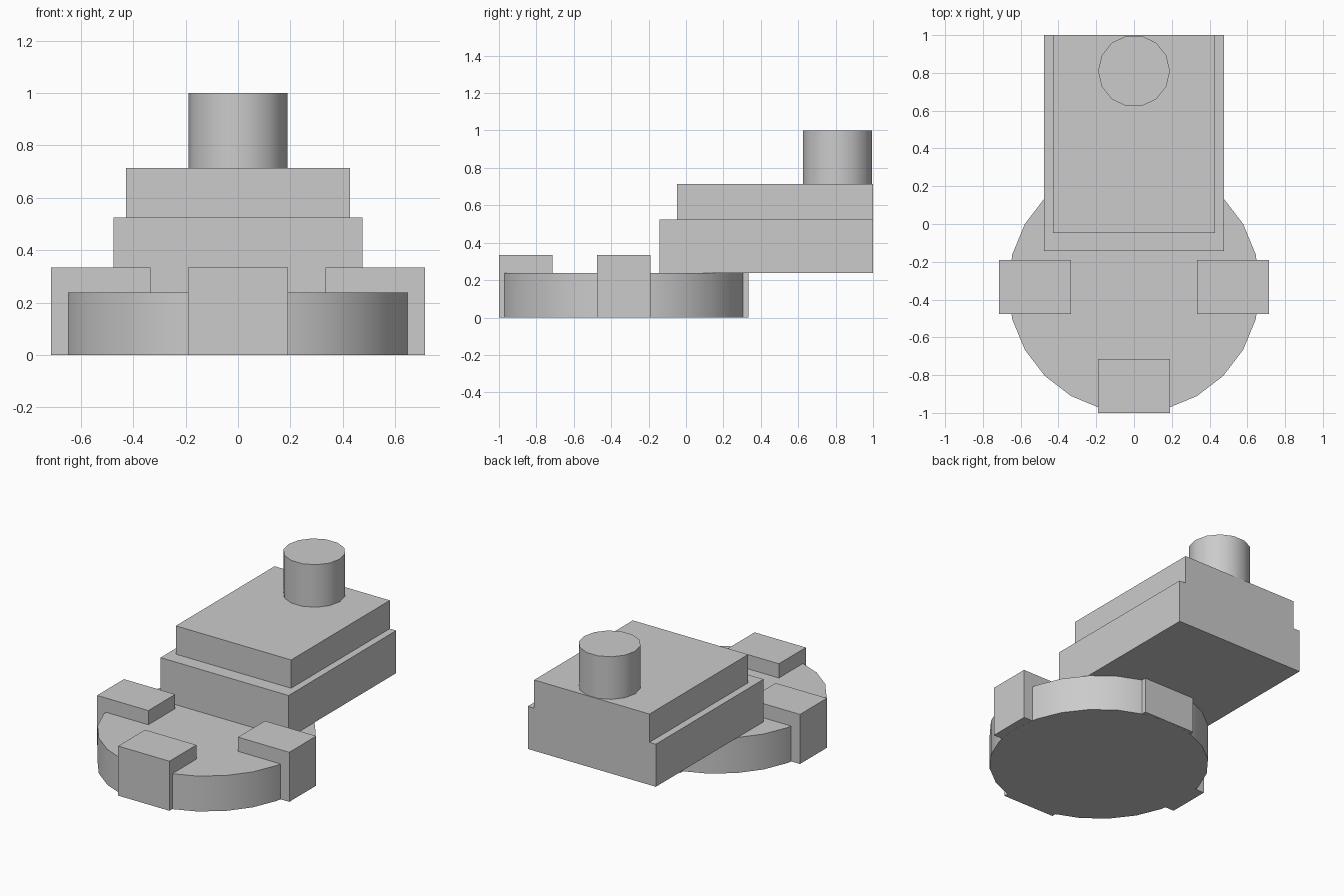
import bpy
import math

cube = bpy.data.objects.get("Cube")
if cube:
    bpy.data.objects.remove(cube, do_unlink=True)

# Single plain grey
GREY = (0.6, 0.6, 0.6, 1.0)
grey = bpy.data.materials.new("plain_grey")
grey.use_nodes = True
grey.diffuse_color = GREY
grey.node_tree.nodes["Principled BSDF"].inputs["Base Color"].default_value = GREY


def finish(name):
    obj = bpy.context.object
    obj.name = obj.data.name = name
    obj.data.materials.append(grey)
    return obj


def box(name, centre, size):
    bpy.ops.mesh.primitive_cube_add(size=1, location=centre)
    bpy.context.object.scale = size
    bpy.ops.object.transform_apply(location=False, rotation=False, scale=True)
    return finish(name)


def drum(name, centre, radius, height, sides):
    # Turned so that a corner lies on the x axis
    bpy.ops.mesh.primitive_cylinder_add(vertices=sides, radius=radius, depth=height,
                                        location=centre, rotation=(0, 0, math.pi / 2))
    bpy.ops.object.transform_apply(location=False, rotation=True, scale=False)
    bpy.ops.object.shade_smooth_by_angle(angle=math.radians(40))
    return finish(name)


# Round base and its four edge blocks
BASE_Y = -0.333
drum("round_base", (0, BASE_Y, 0.119), 0.667, 0.238, 24)

REACH = 0.524
for name, dx, dy in (("left_block", 1, 0), ("right_block", -1, 0),
                     ("front_block", 0, -1), ("back_block", 0, 1)):
    box(name, (dx * REACH, BASE_Y + dy * REACH, 0.167), (0.381, 0.286, 0.333))

# Stepped body reaching backwards, with a post on top
box("lower_slab", (0, 0.4285, 0.381), (0.952, 1.143, 0.286))
box("upper_slab", (0, 0.476, 0.619), (0.857, 1.048, 0.19))
drum("post", (0, 0.81, 0.857), 0.19, 0.286, 14)
